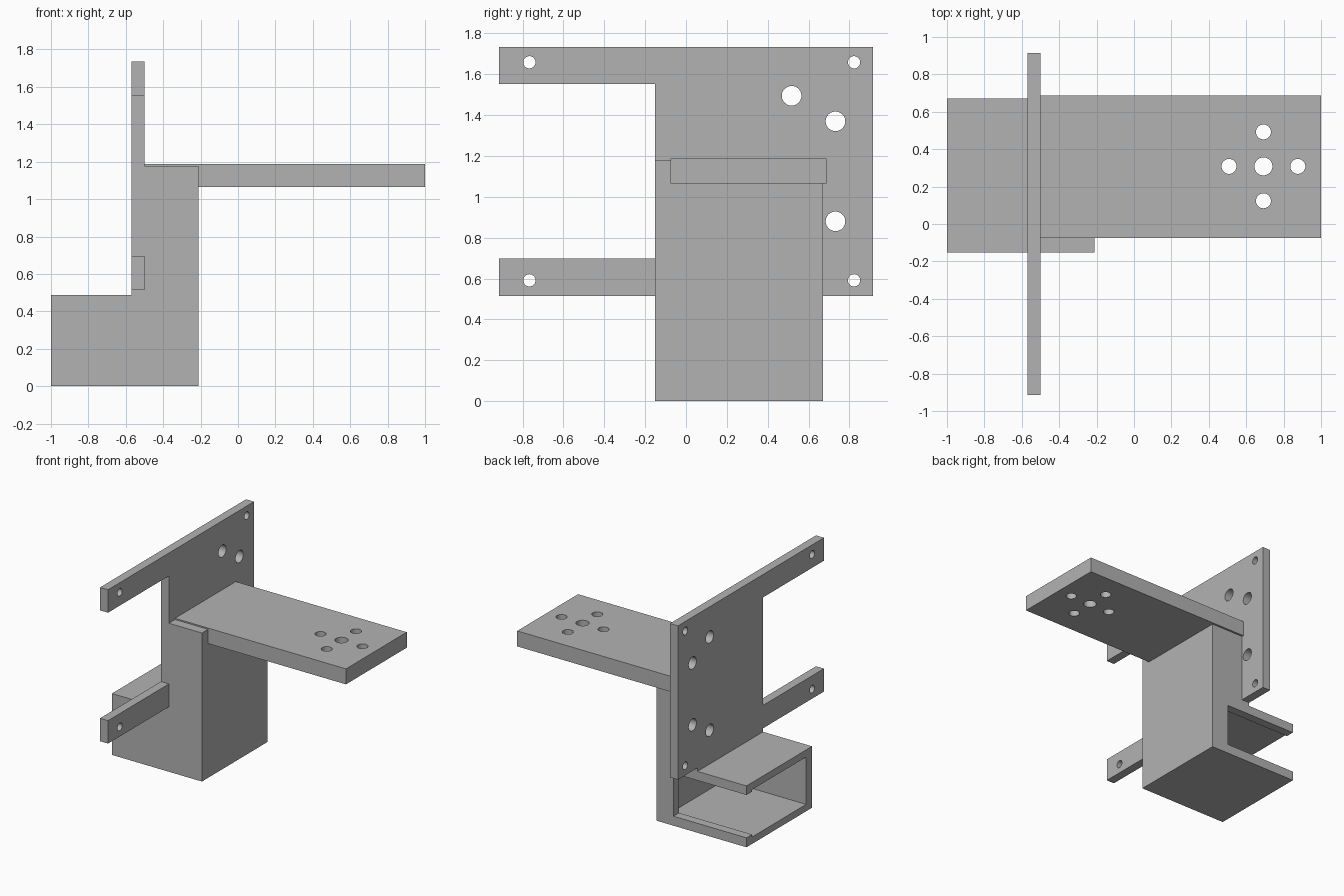
import bpy
import bmesh
import math
from mathutils import Matrix, Vector

old = bpy.data.objects.get("Cube")
if old:
    bpy.data.objects.remove(old, do_unlink=True)

grey = bpy.data.materials.new("plain_grey")
grey.use_nodes = True
colour = (0.45, 0.45, 0.45, 1)
grey.diffuse_color = colour
grey.node_tree.nodes["Principled BSDF"].inputs["Base Color"].default_value = colour


def make_object(name, bm):
    mesh = bpy.data.meshes.new(name)
    bm.to_mesh(mesh)
    bm.free()
    mesh.materials.append(grey)
    obj = bpy.data.objects.new(name, mesh)
    bpy.context.collection.objects.link(obj)
    return obj


def box(name, xs, ys, zs):
    bm = bmesh.new()
    bmesh.ops.create_cube(bm, size=1)
    for v in bm.verts:
        for axis, (low, high) in enumerate((xs, ys, zs)):
            v.co[axis] = high if v.co[axis] > 0 else low
    return make_object(name, bm)


def cylinder(name, centre, radius, axis):
    bm = bmesh.new()
    turn = Matrix.Rotation(math.pi / 2, 4, "Y") if axis == "X" else Matrix()
    bmesh.ops.create_cone(bm, cap_ends=True, segments=40, radius1=radius,
                          radius2=radius, depth=0.4,
                          matrix=Matrix.Translation(Vector(centre)) @ turn)
    return make_object(name, bm)


def cut(obj, cutters):
    for cutter in cutters:
        mod = obj.modifiers.new("cut", "BOOLEAN")
        mod.operation = "DIFFERENCE"
        mod.solver = "EXACT"
        mod.object = cutter
    bpy.context.view_layer.objects.active = obj
    for mod in list(obj.modifiers):
        bpy.ops.object.modifier_apply(modifier=mod.name)
    for cutter in cutters:
        bpy.data.objects.remove(cutter, do_unlink=True)


def smooth_holes(obj):
    bpy.ops.object.select_all(action="DESELECT")
    obj.select_set(True)
    bpy.context.view_layer.objects.active = obj
    bpy.ops.object.shade_smooth_by_angle(angle=math.radians(30))


# Upright mounting plate with two arms
plate = box("mounting_plate", (-0.57, -0.5), (-0.915, 0.915), (0.515, 1.735))
cutters = [box("arm_gap", (-0.7, -0.4), (-1.1, -0.152), (0.697, 1.553))]
mid_z = 1.125
for side in (-1, 1):
    for y, rise, radius in ((-0.767, 0.534, 0.03), (0.823, 0.534, 0.03),
                            (0.517, 0.37, 0.048), (0.732, 0.245, 0.048)):
        cutters.append(cylinder("plate_hole", (-0.535, y, mid_z + side * rise),
                                radius, "X"))
cut(plate, cutters)
smooth_holes(plate)

# Flat shelf with a cross of holes
shelf = box("shelf", (-0.5, 1), (-0.075, 0.687), (1.065, 1.188))
hx, hy, step = 0.692, 0.308, 0.184
cutters = [cylinder("shelf_hole", (hx, hy, 1.12), 0.048, "Z")]
for dx, dy in ((1, 0), (-1, 0), (0, 1), (0, -1)):
    cutters.append(cylinder("shelf_hole", (hx + dx * step, hy + dy * step, 1.12),
                            0.04, "Z"))
cut(shelf, cutters)
smooth_holes(shelf)

# Hollow base, open at the end and through a window in the back
base = box("hollow_base", (-1, -0.21), (-0.152, 0.67), (0, 0.487))
cut(base, [box("cavity", (-1.2, -0.285), (-0.077, 0.6), (0.055, 0.43)),
           box("window", (-1.2, -0.36), (0.5, 0.8), (0.075, 0.415))])

# Column under the shelf, with its raised front lip and the joint to the plate
box("column", (-0.5, -0.21), (-0.152, 0.67), (0.487, 1.065))
box("column_front_lip", (-0.5, -0.21), (-0.152, -0.075), (1.065, 1.178))
box("plate_joint", (-0.57, -0.5), (-0.152, 0.67), (0.487, 0.515))
